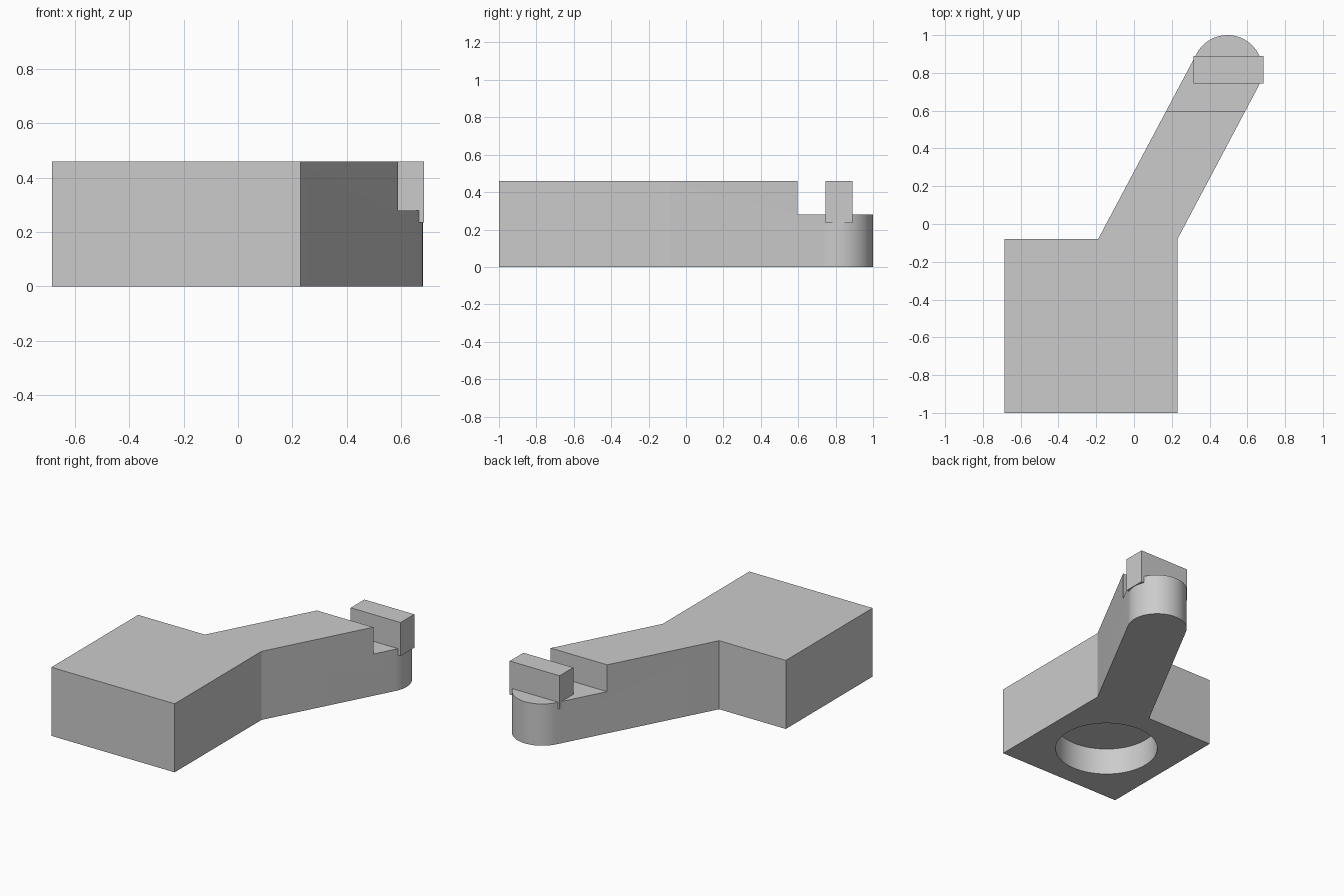
import bpy
import bmesh
from math import sin, cos, radians
from mathutils import Matrix, Vector

if "Cube" in bpy.data.objects:
    bpy.data.objects.remove(bpy.data.objects["Cube"])

grey = bpy.data.materials.new("plain_grey")
grey.use_nodes = True
colour = (0.6, 0.6, 0.6, 1)
grey.diffuse_color = colour
grey.node_tree.nodes["Principled BSDF"].inputs["Base Color"].default_value = colour


def add_object(name, bm):
    bmesh.ops.recalc_face_normals(bm, faces=bm.faces)
    mesh = bpy.data.meshes.new(name)
    bm.to_mesh(mesh)
    bm.free()
    mesh.materials.append(grey)
    obj = bpy.data.objects.new(name, mesh)
    bpy.context.collection.objects.link(obj)
    return obj


def prism(name, outline, z0, z1):
    """Extrude a plan outline from z0 up to z1."""
    bm = bmesh.new()
    base = bm.faces.new([bm.verts.new((x, y, z0)) for x, y in outline])
    top = bmesh.ops.extrude_face_region(bm, geom=[base])["geom"]
    verts = [v for v in top if isinstance(v, bmesh.types.BMVert)]
    bmesh.ops.translate(bm, vec=Vector((0, 0, z1 - z0)), verts=verts)
    return add_object(name, bm)


def box(name, x0, x1, y0, y1, z0, z1):
    return prism(name, [(x0, y0), (x1, y0), (x1, y1), (x0, y1)], z0, z1)


def arc(cx, cy, radius, start, end, steps):
    angles = [radians(start + (end - start) * i / steps) for i in range(steps + 1)]
    return [(cx + radius * cos(a), cy + radius * sin(a)) for a in angles]


def cut(target, cutter):
    cutter.hide_render = True
    mod = target.modifiers.new("cut", "BOOLEAN")
    mod.operation = "DIFFERENCE"
    mod.solver = "EXACT"
    mod.object = cutter
    bpy.context.view_layer.objects.active = target
    bpy.ops.object.modifier_apply(modifier=mod.name)
    bpy.data.objects.remove(cutter)


# Square base and slanted arm with a rounded tip, as one outline
height, ledge = 0.46, 0.28
rounded_tip = arc(0.495, 0.815, 0.185, -28, 152, 32)
outline = [(-0.685, -1), (0.23, -1), (0.23, -0.08), *rounded_tip,
           (-0.19, -0.08), (-0.685, -0.08)]
body = prism("base_and_arm", outline, 0, height)

# Lowered ledge at the end of the arm
cut(body, box("ledge_cutter", -0.2, 1.2, 0.595, 1.2, ledge, 0.8))

# Blind round recess under the base
circle = arc(-0.228, -0.54, 0.318, 0, 360, 64)[:-1]
cut(body, prism("recess_cutter", circle, -0.1, 0.18))

# Upright block on the ledge
block = box("end_block", 0.315, 0.685, 0.745, 0.89, 0.235, height)

# Smooth the round walls, keep the corners sharp
bpy.ops.object.select_all(action="DESELECT")
body.select_set(True)
bpy.context.view_layer.objects.active = body
bpy.ops.object.shade_smooth_by_angle(angle=radians(20))
